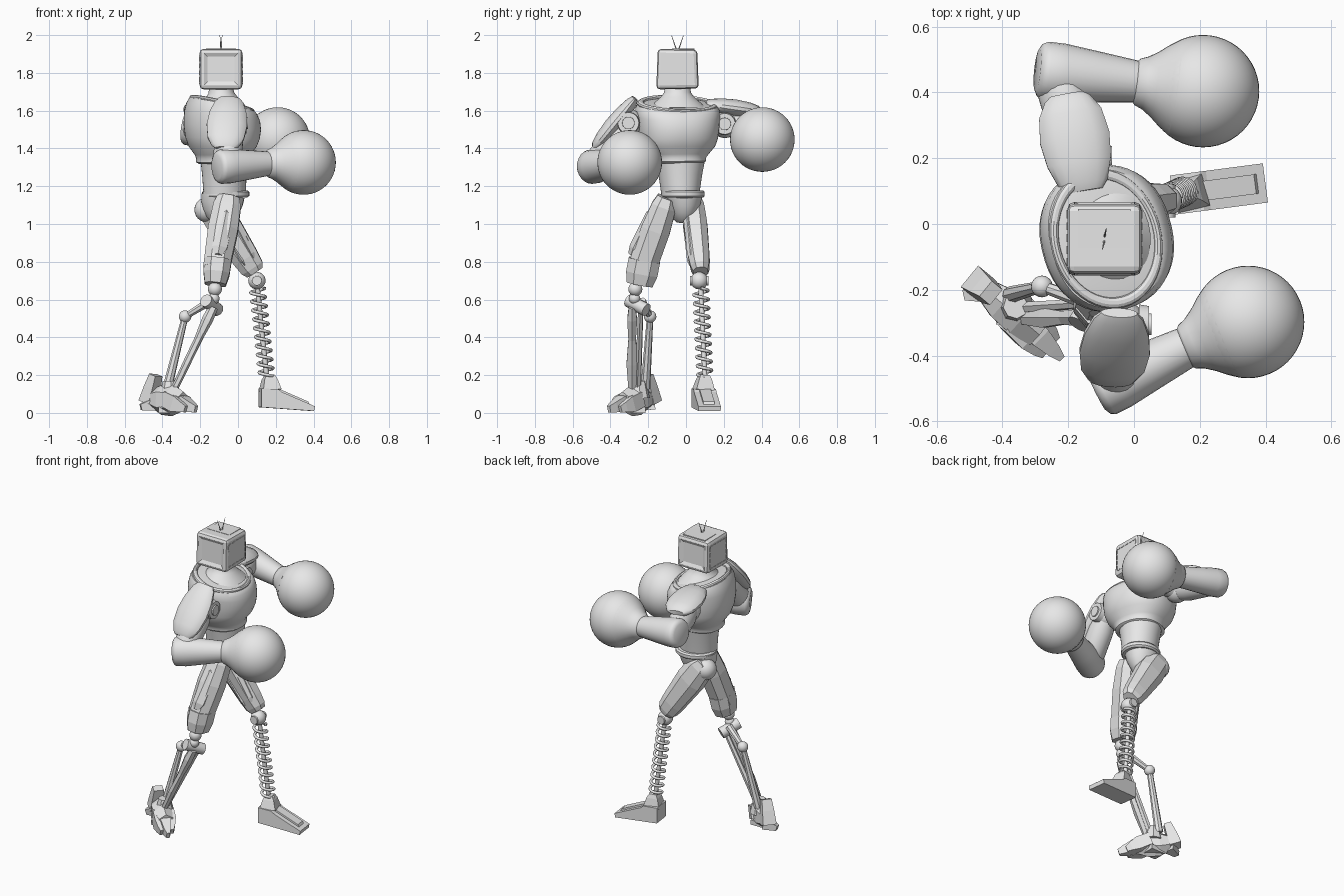
import bpy, bmesh, math
from mathutils import Vector as V, Matrix

if "Cube" in bpy.data.objects:
    bpy.data.objects.remove(bpy.data.objects["Cube"])

grey = bpy.data.materials.new("plain_grey")
grey.use_nodes = True
grey.diffuse_color = (0.8, 0.8, 0.8, 1)
grey.node_tree.nodes["Principled BSDF"].inputs["Base Color"].default_value = (0.8, 0.8, 0.8, 1)


def finish(name, bm, smooth=False):
    bmesh.ops.recalc_face_normals(bm, faces=bm.faces)
    me = bpy.data.meshes.new(name)
    bm.to_mesh(me)
    bm.free()
    me.materials.append(grey)
    ob = bpy.data.objects.new(name, me)
    bpy.context.collection.objects.link(ob)
    if smooth:
        bpy.ops.object.select_all(action="DESELECT")
        ob.select_set(True)
        bpy.context.view_layer.objects.active = ob
        bpy.ops.object.shade_smooth_by_angle(angle=math.radians(40))
    return ob


def tube(name, a, b, prof, n=24, side=(1, 0, 0), power=1, slope=0):
    """Loft along a-b; prof holds (fraction, radius along side, other radius).
    A power under 1 makes the section squarer; slope tips the far end."""
    a, b = V(a), V(b)
    d = (b - a).normalized()
    u = V(side)
    u = (u - d * u.dot(d)).normalized()
    v = d.cross(u)
    k = 1 / math.cos(math.pi / n) if power == 1 else 1
    bm = bmesh.new()
    rings = []
    for t, ru, rv in prof:
        ring = []
        for i in range(n):
            w = (i + 0.5) * math.tau / n
            c, s = (math.copysign(abs(q) ** power, q) for q in (math.cos(w), math.sin(w)))
            tip = d * (-slope * t * t * ru * c)
            ring.append(bm.verts.new(a.lerp(b, t) + tip + k * (u * ru * c + v * rv * s)))
        rings.append(ring)
    for lo, hi in zip(rings, rings[1:]):
        for i in range(n):
            j = (i + 1) % n
            bm.faces.new((lo[i], lo[j], hi[j], hi[i]))
    bm.faces.new(rings[0])
    bm.faces.new(rings[-1])
    return finish(name, bm, n >= 12)


def rod(name, a, b, r1, r2=None, n=16):
    r2 = r2 or r1
    return tube(name, a, b, [(0, r1, r1), (1, r2, r2)], n, (0.3, 1, 0.2))


def ball(name, c, r, seg=24):
    bm = bmesh.new()
    bmesh.ops.create_uvsphere(bm, u_segments=seg, v_segments=seg // 2, radius=r,
                              matrix=Matrix.Translation(c))
    return finish(name, bm, True)


def prism(name, origin, yaw, profile, half):
    """Side outline (forward, height) extruded sideways and turned by yaw."""
    bm = bmesh.new()
    face = bm.faces.new([bm.verts.new((x, -half, z)) for x, z in profile])
    new = bmesh.ops.extrude_face_region(bm, geom=[face])["geom"]
    bmesh.ops.translate(bm, vec=(0, 2 * half, 0),
                        verts=[e for e in new if isinstance(e, bmesh.types.BMVert)])
    bm.transform(Matrix.Translation(origin) @ Matrix.Rotation(yaw, 4, "Z"))
    return finish(name, bm)


def box(name, c, size):
    bm = bmesh.new()
    bmesh.ops.create_cube(bm, size=1, matrix=Matrix.Translation(c) @ Matrix.Diagonal((*size, 1)))
    return finish(name, bm)


# Torso, turned slightly so that one shoulder leads
turn = (math.cos(0.26), math.sin(0.26), 0)
tube("chest", (-0.08, -0.04, 1.32), (-0.085, -0.045, 1.64),
     [(0, .125, .13), (.03, .14, .143), (.09, .138, .145), (.15, .145, .16), (.28, .175, .195),
      (.42, .192, .21), (.6, .2, .217), (.78, .195, .222), (.9, .182, .222), (.97, .168, .21),
      (.98, .15, .185), (1, .12, .15)], 48, turn, 0.88, 0.25)
tube("abdomen", (-0.07, -0.03, 1.16), (-0.075, -0.03, 1.36),
     [(0, .113, .1), (.5, .117, .115), (1, .125, .135)], 40, turn)
tube("waist_ring", (-0.065, -0.015, 1.14), (-0.065, -0.015, 1.178),
     [(0, .115, .105), (.25, .125, .113), (.75, .125, .113), (1, .115, .105)], 40, turn)
tube("pelvis", (-0.08, -0.015, 1.15), (-0.095, -0.015, 1.01),
     [(0, .115, .1), (.3, .11, .09), (.6, .095, .072), (.85, .075, .058), (1, .05, .035)], 20, turn)
ball("left_hip", (-.165, .03, 1.075), 0.066)
bpy.ops.mesh.primitive_torus_add(major_segments=48, minor_segments=10, major_radius=0.16,
                                 minor_radius=0.014, location=(-0.085, -0.045, 1.632),
                                 rotation=(0, 0.24, 0.26))
collar = bpy.context.object
collar.name = "collar"
collar.scale = (1, 1.24, 1)
collar.data.materials.append(grey)
bpy.ops.object.shade_smooth_by_angle()
tube("neck", (-0.085, -0.045, 1.61), (-0.09, -0.045, 1.73),
     [(0, .135, .16), (.25, .11, .125), (.5, .085, .09), (.7, .068, .072), (1, .062, .066)], 32)

# Boxy head with chamfered edges and a framed screen
hx, hy, hz = -0.09, -0.045, 1.82
bm = bmesh.new()
bmesh.ops.create_cube(bm, size=1, matrix=Matrix.Translation((hx, hy, hz)) @ Matrix.Diagonal((.225, .225, .215, 1)))
for v in bm.verts:
    if v.co.z > hz:
        v.co.y = hy + (v.co.y - hy) * 0.93
    if v.co.y > hy:
        v.co.z = hz + (v.co.z - hz) * 0.96
bmesh.ops.bevel(bm, geom=bm.edges[:], offset=0.02, segments=2, affect="EDGES", profile=0.5)
bm.normal_update()
for way in (-1, 1):
    panel = max(bm.faces, key=lambda f: way * f.normal.y * f.calc_area())
    bmesh.ops.inset_region(bm, faces=[panel], thickness=0.004, depth=0)
    bmesh.ops.inset_region(bm, faces=[panel], thickness=0.026, depth=-0.01)
finish("head", bm)
box("head_top_plate", (hx, hy + 0.03, hz + 0.104), (0.16, 0.12, 0.008))
for s in (-1, 1):
    sx = hx + s * 0.1125
    for i in range(5):
        for z in (hz - 0.075, hz + 0.07):
            box("side_dash", (sx, hy - 0.07 + i * 0.036, z), (0.006, 0.024, 0.006))
    for i in range(4):
        for y in (hy - 0.085, hy + 0.085):
            box("side_dash", (sx, y, hz - 0.055 + i * 0.036), (0.006, 0.006, 0.024))
    rod("antenna", (hx, hy + s * 0.005, 1.92), (hx + s * 0.006, hy + s * 0.032, 2.0), 0.003, 0.001, 6)


# Arms with round gloves
def arm(side, shoulder, elbow, wrist, glove, pad_a, pad_b):
    shoulder, elbow, wrist, glove = map(V, (shoulder, elbow, wrist, glove))
    ball(side + "_shoulder", shoulder, 0.075)
    face = shoulder + V((0.055, 0, 0))
    rod(side + "_shoulder_disc", face, face + V((0.03, 0, 0)), 0.06, 0.055, 24)
    rod(side + "_shoulder_cap", face, face + V((0.038, 0, 0)), 0.035, 0.032, 24)
    tube(side + "_upper_arm", shoulder, elbow, [(0, .06, .06), (.3, .075, .075), (.8, .075, .075), (1, .06, .06)], 20)
    tip = elbow + (elbow - wrist).normalized() * 0.06
    tube(side + "_forearm", tip, wrist, [(0, .06, .065), (.03, .078, .082), (.08, .085, .09), (.25, .085, .09),
                                         (.6, .074, .078), (1, .062, .063)], 24)
    tube(side + "_glove_cuff", wrist, glove, [(-.06, .062, .062), (-.02, .071, .073), (.1, .08, .083),
                                              (.25, .1, .102), (.4, .125, .125), (.56, .147, .147)], 32)
    ball(side + "_glove", glove, 0.171, 48)
    tube(side + "_shoulder_pad", pad_a, pad_b, [(0, .055, .018), (.08, .075, .03), (.3, .098, .042), (.55, .107, .046),
                                                (.8, .096, .04), (.95, .07, .028), (1, .05, .015)], 16)


arm("left", (-.16, .205, 1.53), (-.235, .462, 1.5), (.015, .432, 1.46), (.21, .404, 1.447),
    (-.15, .1, 1.635), (-.205, .395, 1.595))
arm("right", (-.04, -.305, 1.535), (-.06, -.485, 1.305), (.165, -.372, 1.32), (.347, -.298, 1.326),
    (-.045, -.27, 1.665), (-.07, -.485, 1.4))

# Thighs: chamfered boxes with raised plates
tube("right_thigh", (-.05, -.1, 1.14), (-.115, -.235, .76),
     [(0, .062, .055), (.12, .078, .07), (.45, .085, .083), (1, .074, .082)], 8, (1, 0, 0), 0.85)
tube("right_thigh_plate", (-.055, -.15, 1.08), (-.105, -.275, .83),
     [(0, .02, .025), (.15, .042, .04), (.85, .04, .04), (1, .022, .03)], 6)
tube("right_knee_guard", (-.106, -.22, .81), (-.12, -.245, .68),
     [(0, .077, .09), (.55, .074, .09), (1, .06, .074)], 8, (1, 0, 0), 0.85)
tube("left_thigh", (-.16, .035, 1.125), (.09, .077, .745),
     [(0, .05, .05), (.1, .085, .062), (.35, .092, .068), (.8, .076, .06), (.94, .068, .052), (1, .052, .042)],
     8, (1, 0, 0), 0.85)
for off in (-0.03, 0.03):
    tube("left_thigh_ridge", (-.09 + off, .02, 1.06 + off), (.06 + off * .8, .04, .8 + off * .6),
         [(0, .01, .02), (.15, .022, .034), (.9, .018, .028), (1, .008, .02)], 6)

# Spring leg and its plain foot
ball("left_knee", (.1, .07, .70), 0.046)
rod("left_knee_pin", (.1, .02, .70), (.1, .12, .70), 0.025)
top, foot = V((.103, .078, .66)), V((.152, .1, .19))
rod("spring_core", top, foot, 0.013)
cu = bpy.data.curves.new("spring", "CURVE")
cu.dimensions = "3D"
cu.bevel_depth = 0.0085
cu.bevel_resolution = 2
sp = cu.splines.new("POLY")
steps, turns = 200, 10
sp.points.add(steps)
for i, p in enumerate(sp.points):
    w = math.tau * turns * i / steps
    q = top.lerp(foot, i / steps) + V((math.cos(w), math.sin(w), 0)) * 0.038
    p.co = (*q, 1)
cu.materials.append(grey)
bpy.context.collection.objects.link(bpy.data.objects.new("spring", cu))
tube("left_ankle", (.17, .092, .12), (.165, .097, .2), [(0, .05, .05), (.7, .035, .035), (1, .022, .025)], 4, turn)
prism("left_foot", (.117, .088, 0), 0.13,
      [(0, .03), (.07, .025), (.28, .01), (.285, .035), (.11, .11), (.09, .125), (0, .13)], 0.06)
prism("left_foot_ridge", (.16, .094, 0), 0.13, [(0, .1), (.22, .04), (.21, .06), (.06, .125), (0, .14)], 0.03)

# Linkage leg
ball("right_knee", (-.122, -.268, .655), 0.037)
ball("right_lower_knee", (-.128, -.272, .605), 0.03)
rod("knee_axle", (-.17, -.305, .595), (-.108, -.21, .545), 0.034)
pivot = (-.28, -.19, .51)
rod("link_upper", (-.15, -.235, .59), pivot, 0.022, 0.016, 8)
ball("link_pivot", pivot, 0.033)
rod("link_lower", pivot, (-.375, -.215, .13), 0.016, 0.024, 8)
tube("shin_blade", (-.13, -.285, .56), (-.335, -.285, .13),
     [(0, .018, .022), (.15, .026, .026), (.4, .02, .018), (.7, .03, .018), (1, .02, .016)], 6, (0, 1, 0))
rod("shin_strut", (-.125, -.24, .54), (-.34, -.255, .13), 0.013, 0.016, 6)

# Clawed foot
across = V((.62, .75, 0))
tube("claw_foot_body", (-.45, -.2, .075), (-.29, -.335, .06),
     [(0, .035, .045), (.3, .052, .07), (.65, .056, .072), (1, .042, .045)], 6, across)
tube("claw_heel_block", (-.475, -.18, .055), (-.435, -.21, .2),
     [(0, .042, .035), (.55, .036, .03), (1, .03, .022)], 4, across)
rod("claw_heel_spike", (-.44, -.2, .05), (-.515, -.215, .03), 0.035, 0.016, 4)
rod("claw_ankle", (-.36, -.25, .08), (-.36, -.25, .17), 0.055, 0.035, 8)
for i in (-1, 0, 1):
    root = V((-.36, -.27, .075)) + across * i * 0.035
    tip = V((-.222 - abs(i) * .035, -.408 + abs(i) * .035, .02)) + across * i * 0.032
    tube("claw_toe", root, tip, [(0, .03, .04), (.5, .032, .042), (.8, .022, .028), (1, .01, .018)], 4, across)
box("claw_sole", (-.37, -.26, .015), (0.1, 0.09, 0.03))
